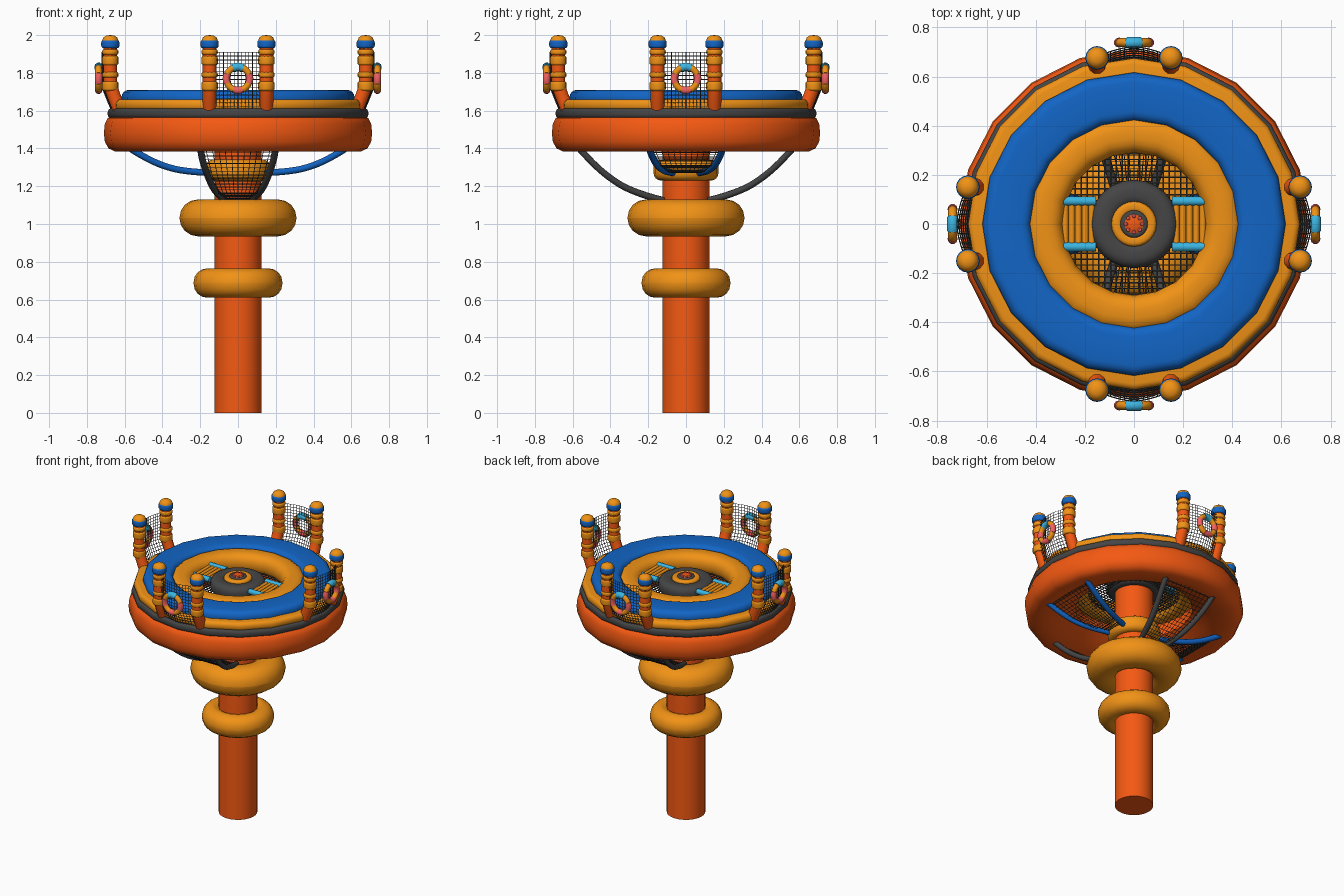
import bpy, bmesh, math
from mathutils import Matrix, Vector

if "Cube" in bpy.data.objects:
    bpy.data.objects.remove(bpy.data.objects["Cube"])


def mat(name, *c):
    m = bpy.data.materials.new(name)
    m.diffuse_color = (*c, 1)
    m.use_nodes = True
    m.node_tree.nodes["Principled BSDF"].inputs["Base Color"].default_value = m.diffuse_color
    return m


RED = mat("orange_red", 0.91, 0.10, 0.006)
ORANGE = mat("orange", 0.88, 0.29, 0.008)
BLUE = mat("blue", 0.006, 0.13, 0.56)
DARK = mat("dark_grey", 0.06, 0.06, 0.06)
CYAN = mat("cyan", 0.045, 0.46, 0.75)
PINK = mat("pink", 0.9, 0.12, 0.12)


def finish(ob, m, M=None):
    ob.data.materials.append(m)
    if M is not None:
        ob.matrix_world = M
    bpy.ops.object.select_all(action='DESELECT')
    ob.select_set(True)
    bpy.context.view_layer.objects.active = ob
    if ob.type == 'CURVE':
        bpy.ops.object.convert(target='MESH')
    bpy.ops.object.shade_smooth_by_angle(angle=math.radians(50))
    return ob


def from_bmesh(name, bm):
    me = bpy.data.meshes.new(name)
    bm.to_mesh(me)
    bm.free()
    ob = bpy.data.objects.new(name, me)
    bpy.context.collection.objects.link(ob)
    return ob


def lathe(name, profile, m, seg=20, M=None):
    """Closed (r, z) profile turned around z."""
    bm = bmesh.new()
    rings = [[bm.verts.new((r * math.cos(a), r * math.sin(a), z)) for r, z in profile]
             for a in [2 * math.pi * i / seg for i in range(seg)]]
    n = len(profile)
    for i in range(seg):
        A, B = rings[i], rings[(i + 1) % seg]
        for j in range(n):
            k = (j + 1) % n
            bm.faces.new((A[j], B[j], B[k], A[k]))
    bmesh.ops.remove_doubles(bm, verts=bm.verts, dist=1e-5)
    bmesh.ops.recalc_face_normals(bm, faces=bm.faces)
    return finish(from_bmesh(name, bm), m, M)


def donut(name, r0, r1, z0, z1, m, c=None, seg=20, M=None):
    """Ring with a rounded rectangular section."""
    c = min(c or 9, (z1 - z0) * 0.499, (r1 - r0) * 0.499)
    pts = []
    for q, (x, z) in enumerate([(r1 - c, z1 - c), (r0 + c, z1 - c), (r0 + c, z0 + c), (r1 - c, z0 + c)]):
        for s in range(5):
            a = math.pi / 2 * (q + s / 4)
            pts.append((x + c * math.cos(a), z + c * math.sin(a)))
    return lathe(name, pts, m, seg, M)


def tube(name, pts, r, m, M=None):
    cu = bpy.data.curves.new(name, 'CURVE')
    cu.dimensions = '3D'
    cu.bevel_depth, cu.bevel_resolution, cu.use_fill_caps = r, 3, True
    sp = cu.splines.new('NURBS')
    sp.points.add(len(pts) - 1)
    for p, co in zip(sp.points, pts):
        p.co = (*co, 1)
    sp.order_u, sp.use_endpoint_u, sp.resolution_u = min(3, len(pts)), True, 5
    ob = bpy.data.objects.new(name, cu)
    bpy.context.collection.objects.link(ob)
    return finish(ob, m, M)


def net(name, f, nu, nv, M=None, t=0.005, keep=lambda p: True):
    """Wire net over the surface f(u, v)."""
    bm = bmesh.new()
    g = [[bm.verts.new(f(i / nu, j / nv)) for j in range(nv + 1)] for i in range(nu + 1)]
    for i in range(nu):
        for j in range(nv):
            bm.faces.new((g[i][j], g[i + 1][j], g[i + 1][j + 1], g[i][j + 1]))
    bmesh.ops.delete(bm, geom=[v for v in bm.verts if not keep(v.co)], context='VERTS')
    ob = finish(from_bmesh(name, bm), DARK, M)
    w = ob.modifiers.new("wire", 'WIREFRAME')
    w.thickness, w.use_even_offset = t, False
    return ob


def along(path, t):
    s = min(int(t * (len(path) - 1)), len(path) - 2)
    return Vector(path[s]).lerp(Vector(path[s + 1]), t * (len(path) - 1) - s)


# pole with its inflated collars
lathe("pole", [(0, 0), (0.125, 0), (0.125, 1.66), (0, 1.66)], RED, 32)
donut("lower_collar", 0.09, 0.235, 0.61, 0.765, ORANGE)
donut("upper_collar", 0.09, 0.31, 0.935, 1.13, ORANGE)
donut("top_collar", 0.09, 0.172, 1.23, 1.34, ORANGE, 0.04)

# deck: stacked rings
lathe("deck_base", [(0.38, 1.47), (0.48, 1.41), (0.58, 1.383), (0.65, 1.383), (0.685, 1.40), (0.705, 1.435),
                    (0.71, 1.48), (0.705, 1.53), (0.69, 1.56), (0.66, 1.575), (0.40, 1.575), (0.38, 1.54)], RED)
donut("deck_band", 0.40, 0.69, 1.56, 1.612, DARK, 0.02)
donut("deck_ledge", 0.40, 0.675, 1.60, 1.66, ORANGE, 0.025)
donut("deck_blue_ring", 0.42, 0.617, 1.61, 1.71, BLUE, 0.04)
donut("deck_inner_ring", 0.29, 0.445, 1.56, 1.70, ORANGE, 0.06)

# hub on top of the pole
donut("hub_ring", 0.075, 0.18, 1.58, 1.68, DARK, 0.04, 24)
donut("hub_cap", 0.05, 0.092, 1.63, 1.69, ORANGE, 0.015, 24)
donut("hub_socket", 0.03, 0.056, 1.63, 1.695, DARK, 0.01, 24)
lathe("hub_button", [(0, 1.64), (0.047, 1.64), (0.047, 1.69), (0.03, 1.70), (0, 1.70)], RED, 20)
for i in range(8):
    a = i * math.pi / 4
    donut("hub_stud", 0, 0.008, 1.69, 1.704, PINK, 0.004, 8,
          Matrix.Translation((0.033 * math.cos(a), 0.033 * math.sin(a), 0)))
net("deck_net", lambda u, v: (0.62 * (u - 0.5), 0.62 * (v - 0.5), 1.59), 26, 26, t=0.008,
    keep=lambda p: 0.12 < p.xy.length < 0.32)

# bridges from hub to deck
for s in (-1, 1):
    for y in (-0.093, 0.093):
        tube("bridge_rail", [(s * 0.155, y, 1.655), (s * 0.305, y, 1.655)], 0.019, CYAN)
    for i in range(5):
        x = s * (0.172 + 0.027 * i)
        tube("bridge_slat", [(x, -0.09, 1.65), (x, 0.09, 1.65)], 0.0135, ORANGE)

# four sides: support tubes, slung net, posts, safety net, life ring
GREY_PATH = [(0.20, -0.60, 1.44), (0.20, -0.55, 1.38), (0.165, -0.43, 1.26), (0.12, -0.28, 1.165), (0.07, -0.12, 1.125)]
BLUE_PATH = [(0.20, -0.60, 1.42), (0.19, -0.54, 1.378), (0.155, -0.41, 1.31), (0.11, -0.27, 1.275), (0.06, -0.12, 1.27)]


def net_out(v):
    return 0.645 + 0.05 * min(1, v / 0.4)


for k in range(4):
    M = Matrix.Rotation(k * math.pi / 2, 4, 'Z')
    path, col = (BLUE_PATH, BLUE) if k % 2 else (GREY_PATH, DARK)

    def slung(u, v):
        p = along(path, v)
        return (p.x * (2 * u - 1), p.y, p.z)

    net("slung_net", slung, 12, 24, M)
    net("safety_net", lambda u, v: (0.23 * (u - 0.5), -net_out(v) - 0.025 * math.sin(math.pi * u), 1.60 + 0.31 * v),
        12, 15, M)
    for s in (-1, 1):
        tube("support_tube", [(s * x, y, z) for x, y, z in path], 0.018, col, M)
        # post
        tube("post", [(s * 0.15, -0.625, 1.60), (s * 0.15, -0.668, 1.70), (s * 0.15, -0.677, 1.76),
                      (s * 0.15, -0.677, 1.85), (s * 0.15, -0.677, 1.96)], 0.037, RED, M)
        P = M @ Matrix.Translation((s * 0.15, -0.676, 0))
        for z, h in ((1.705, 0.05), (1.775, 0.03), (1.84, 0.05), (1.895, 0.03)):
            donut("post_band", 0.02, 0.043, z, z + h, ORANGE, 0.012, 16, P)
        donut("post_blue_band", 0.02, 0.048, 1.93, 1.975, BLUE, 0.014, 16, P)
        lathe("post_cap", [(0, 1.95), (0.044, 1.95), (0.044, 1.97), (0.036, 1.988), (0.02, 1.998), (0, 2.0)],
              ORANGE, 16, P)

    # life ring
    def arc(a0, a1):
        return [(0.062 * math.cos(a), -0.738, 1.77 + 0.062 * math.sin(a))
                for a in [math.radians(a0 + (a1 - a0) * i / 6) for i in range(7)]]

    for i in range(8):
        tube("life_ring_part", arc(45 * i - 22.5, 45 * i + 22.5), 0.018 if i % 2 else 0.02,
             ORANGE if i % 2 else PINK, M)
    tube("life_ring_clip", arc(64, 116), 0.023, CYAN, M)
